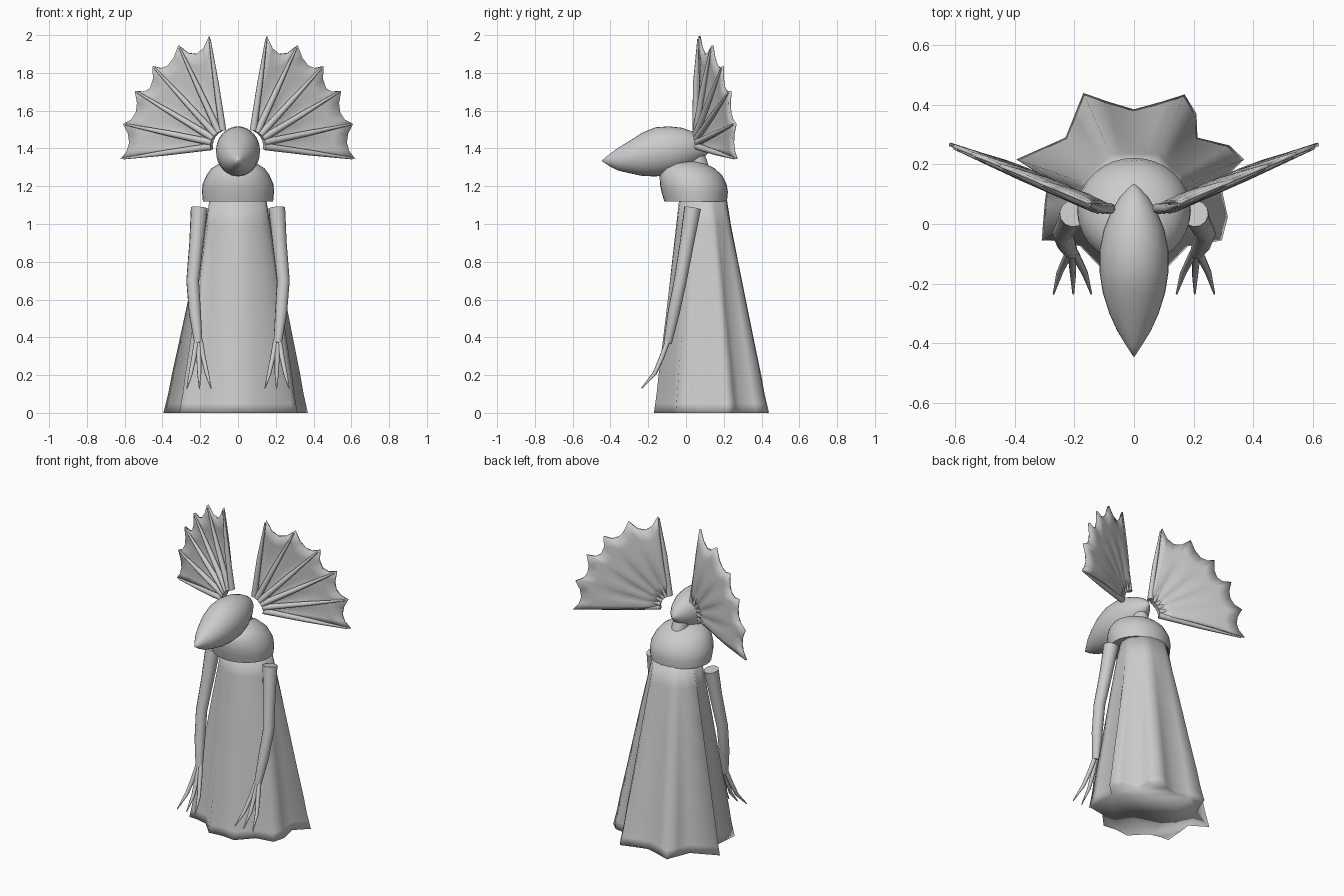
import bpy, math
from mathutils import Vector

if "Cube" in bpy.data.objects:
    bpy.data.objects.remove(bpy.data.objects["Cube"])


def make(name, verts, faces, angle=60):
    me = bpy.data.meshes.new(name)
    me.from_pydata([tuple(v) for v in verts], [], faces)
    ob = bpy.data.objects.new(name, me)
    bpy.context.collection.objects.link(ob)
    bpy.ops.object.select_all(action='DESELECT')
    ob.select_set(True)
    bpy.context.view_layer.objects.active = ob
    bpy.ops.object.mode_set(mode='EDIT')
    bpy.ops.mesh.select_all(action='SELECT')
    bpy.ops.mesh.normals_make_consistent(inside=False)
    bpy.ops.object.mode_set(mode='OBJECT')
    bpy.ops.object.shade_smooth_by_angle(angle=math.radians(angle))
    return ob


def loft(name, rings, angle=60):
    """Skin a list of equal-length rings and cap both ends."""
    n = len(rings[0])
    verts = [v for r in rings for v in r]
    faces = [(k * n + i, k * n + (i + 1) % n, (k + 1) * n + (i + 1) % n, (k + 1) * n + i)
             for k in range(len(rings) - 1) for i in range(n)]
    faces += [tuple(range(n)), tuple(range(len(verts) - n, len(verts)))]
    return make(name, verts, faces, angle)


def tube(name, pts, radii, n=8):
    """Tapered limb through the given points."""
    pts = [Vector(p) for p in pts]
    rings = []
    for i, (p, r) in enumerate(zip(pts, radii)):
        d = (pts[min(i + 1, len(pts) - 1)] - pts[max(i - 1, 0)]).normalized()
        u = d.cross(Vector((0.13, 1, 0.07))).normalized()
        w = d.cross(u)
        rings.append([p + r * (u * math.cos(a) + w * math.sin(a))
                      for a in (2 * math.pi * k / n for k in range(n))])
    return loft(name, rings)


def flat_ring(y0, y1, rx, z, n=32):
    c, ry = (y0 + y1) / 2, (y1 - y0) / 2
    return [(rx * math.cos(2 * math.pi * k / n), c + ry * math.sin(2 * math.pi * k / n), z)
            for k in range(n)]


# Cloak: plain oval at the shoulders opening to a folded hem, shaded fully smooth
hem = [(0, .385), (.09, .41), (.17, .435), (.21, .37), (.213, .29), (.32, .264), (.37, .217),
       (.29, .14), (.315, .023), (.295, -.055), (.18, -.075), (.09, -.17), (0, -.16),
       (-.09, -.17), (-.18, -.075), (-.26, -.057), (-.31, -.055), (-.3, .067), (-.29, .15),
       (-.395, .217), (-.23, .29), (-.2, .365), (-.17, .44), (-.085, .41)]
levels = [(0, 1), (.05, .95), (.1, .9), (.2, .825), (.4, .65), (.6, .48), (.8, .31),
          (1.0, .13), (1.14, 0)]
rings = []
for z, f in levels:
    ring = []
    for x, y in hem:
        a = math.atan2(y - .09, x)
        tx, ty = .15 * math.cos(a), .09 + .125 * math.sin(a)
        ring.append((tx + (x - tx) * f, ty + (y - ty) * f, z))
    rings.append(ring)
loft("cloak", rings, 180)

# Shoulder collar and neck
loft("collar", [flat_ring(*r) for r in [
    (-.115, .217, .186, 1.12), (-.13, .222, .191, 1.17), (-.138, .215, .188, 1.21),
    (-.14, .19, .166, 1.26), (-.125, .15, .14, 1.295), (-.09, .1, .1, 1.32),
    (-.04, .05, .05, 1.333)]])
loft("neck", [flat_ring(0, .13, .055, 1.27), flat_ring(.0, .11, .045, 1.34),
              flat_ring(-.02, .08, .045, 1.41)])

# Long beak-shaped head: y, centre z, half width, half height
head = [(-.445, 1.335, .002, .002), (-.41, 1.337, .025, .028), (-.36, 1.343, .056, .06),
        (-.3, 1.354, .083, .085), (-.23, 1.369, .105, .115), (-.16, 1.382, .116, .13),
        (-.09, 1.389, .116, .128), (-.02, 1.397, .102, .112), (.04, 1.402, .078, .085),
        (.09, 1.404, .048, .055), (.12, 1.404, .02, .025), (.135, 1.403, .002, .002)]
loft("head", [[(rx * math.cos(2 * math.pi * k / 32), y, z + rz * math.sin(2 * math.pi * k / 32))
               for k in range(32)] for y, z, rx, rz in head])

# Fin rib tips and the scallop valleys between them (x, z)
tips = [(.152, 1.995), (.315, 1.945), (.45, 1.835), (.545, 1.705), (.607, 1.53), (.62, 1.345)]
valleys = [(.22, 1.9), (.37, 1.84), (.465, 1.72), (.54, 1.59), (.575, 1.43)]


def fin_y(x):
    return .052 + max(0, x - .12) * .42


def rim(j):
    """Scalloped outer edge: four steps from each rib tip to the next."""
    i, r = divmod(j, 4)
    if r == 0:
        return tips[i]
    t = r / 4
    a, v, b = tips[i], valleys[i], tips[i + 1]
    return tuple((1 - t) * (1 - 2 * t) * a[c] + 4 * t * (1 - t) * v[c] + t * (2 * t - 1) * b[c]
                 for c in (0, 1))


for side, s in (("left", -1), ("right", 1)):
    # Arm and three clawed fingers
    tube(f"{side}_arm", [(s * .205, .035, 1.085), (s * .22, .005, .9), (s * .24, -.03, .7),
                         (s * .228, -.065, .53), (s * .21, -.097, .37)],
         [.045, .038, .034, .032, .022], 12)
    for i, (mx, tx) in enumerate([(.165, .143), (.205, .204), (.25, .27)]):
        tube(f"{side}_finger_{i + 1}",
             [(s * (.2 + .009 * i), -.095, .385), (s * (.4 * .21 + .6 * mx), -.13, .29),
              (s * mx, -.165, .21), (s * tx, -.235, .13)], [.014, .013, .011, .003])

    # Fin membrane, bowed back behind straight ribs
    rays, cols = 4 * (len(tips) - 1) + 1, 7
    verts = []
    for j in range(rays):
        a = math.radians(70 - 70 * j / (rays - 1))
        bx, bz = .05 + .09 * math.cos(a), 1.41 + .09 * math.sin(a)
        ex, ez = rim(j)
        pleat = .008 * math.sin(math.pi * (j % 4) / 4)
        for k in range(cols):
            t = k / (cols - 1)
            x, z = bx + (ex - bx) * t, bz + (ez - bz) * t
            verts.append((s * x, fin_y(x) + .006 + (.016 + pleat) * math.sin(math.pi * t), z))
        # Raised rib along every tip ray
        if j % 4 == 0:
            tube(f"{side}_fin_rib_{j // 4 + 1}",
                 [(s * (bx + q * (ex - bx)), fin_y(bx + q * (ex - bx)), bz + q * (ez - bz))
                  for q in (0, .5, .97)], [.019, .015, .005])
    faces = [(j * cols + k, j * cols + k + 1, (j + 1) * cols + k + 1, (j + 1) * cols + k)
             for j in range(rays - 1) for k in range(cols - 1)]
    fin = make(f"{side}_fin", verts, faces)
    m = fin.modifiers.new("thickness", 'SOLIDIFY')
    m.thickness = .012
    m.offset = 0
